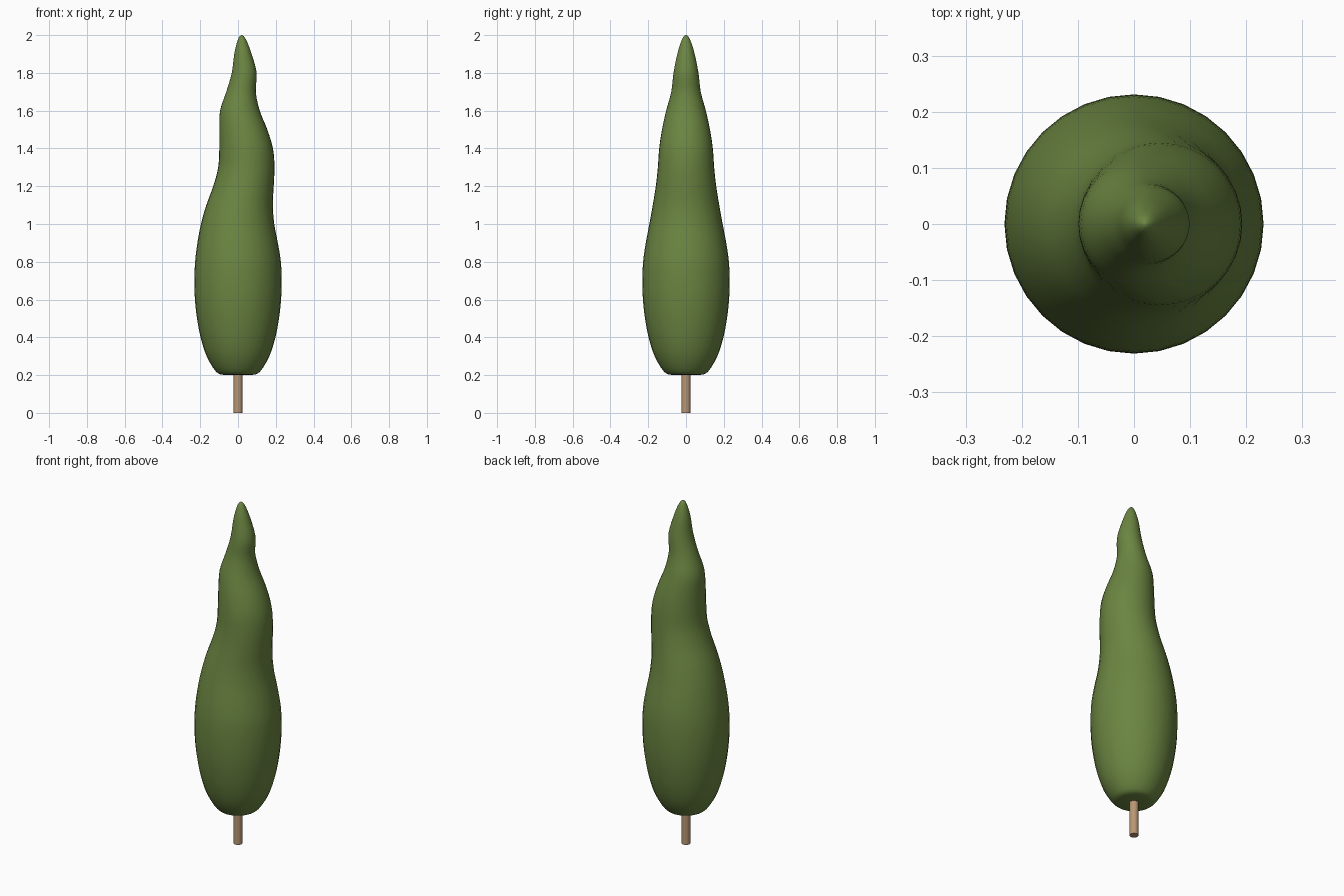
import bpy, bmesh, math

if "Cube" in bpy.data.objects:
    bpy.data.objects.remove(bpy.data.objects["Cube"])

def material(name, rgb):
    m = bpy.data.materials.new(name)
    m.diffuse_color = (*rgb, 1)
    m.use_nodes = True
    m.node_tree.nodes["Principled BSDF"].inputs["Base Color"].default_value = m.diffuse_color
    return m

def tube(name, rings, sides, mat):
    """Stack of circles (z, centre x, radius), capped at both ends."""
    bm = bmesh.new()
    loops = []
    for z, cx, r in rings:
        loops.append([bm.verts.new((cx + r * math.cos(2 * math.pi * i / sides),
                                    r * math.sin(2 * math.pi * i / sides), z))
                      for i in range(sides)])
    for a, b in zip(loops, loops[1:]):
        for i in range(sides):
            j = (i + 1) % sides
            bm.faces.new((a[i], a[j], b[j], b[i]))
    bm.faces.new(loops[0][::-1])
    bm.faces.new(loops[-1])
    me = bpy.data.meshes.new(name)
    bm.to_mesh(me)
    bm.free()
    me.materials.append(mat)
    ob = bpy.data.objects.new(name, me)
    bpy.context.collection.objects.link(ob)
    bpy.ops.object.select_all(action='DESELECT')
    ob.select_set(True)
    bpy.context.view_layer.objects.active = ob
    bpy.ops.object.shade_smooth_by_angle(angle=math.radians(50))
    return ob

def refine(pts, n):
    """Smooth Catmull-Rom curve through the profile points."""
    out = []
    for k in range(len(pts) - 1):
        p0, p1, p2, p3 = (pts[max(k - 1, 0)], pts[k], pts[k + 1],
                          pts[min(k + 2, len(pts) - 1)])
        for s in range(n):
            t = s / n
            out.append(tuple(0.5 * (2 * b + (c - a) * t + (2 * a - 5 * b + 4 * c - d) * t * t
                                    + (3 * b - a - 3 * c + d) * t ** 3)
                             for a, b, c, d in zip(p0, p1, p2, p3)))
    return out + [pts[-1]]

green = material("leaf green", (0.147, 0.235, 0.053))
brown = material("trunk brown", (0.48, 0.31, 0.175))

# Foliage: leaning, wavy flame shape (z, centre x, radius)
profile = [
    (0.20, 0, 0.01), (0.202, 0, 0.08), (0.22, 0, 0.118), (0.30, 0, 0.166),
    (0.40, 0, 0.198), (0.50, 0, 0.217), (0.60, 0, 0.228), (0.70, 0, 0.231),
    (0.80, 0, 0.227), (0.90, -0.002, 0.213), (1.00, -0.002, 0.194),
    (1.10, 0.008, 0.176), (1.20, 0.029, 0.160), (1.30, 0.044, 0.149),
    (1.40, 0.043, 0.142), (1.50, 0.028, 0.127), (1.60, 0.010, 0.105),
    (1.70, 0.016, 0.078), (1.80, 0.033, 0.066), (1.90, 0.026, 0.046),
    (1.96, 0.022, 0.028), (1.99, 0.02, 0.014), (2.00, 0.02, 0.003)]
tube("foliage", refine(profile, 3), 32, green)

# Trunk
tube("trunk", [(0, 0, 0.024), (0.21, 0, 0.024)], 20, brown)
